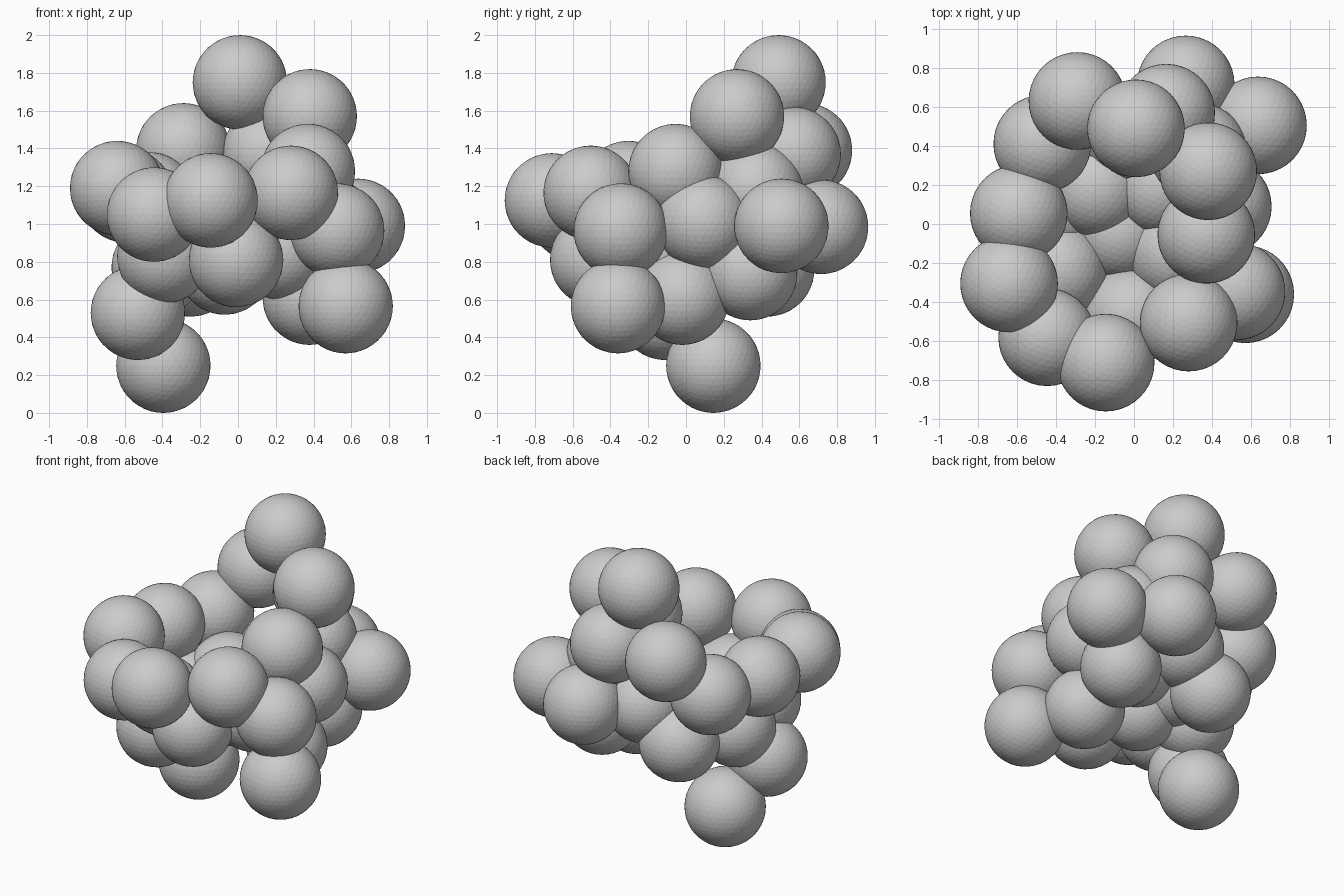
import bpy, bmesh
from mathutils import Vector

if "Cube" in bpy.data.objects:
    bpy.data.objects.remove(bpy.data.objects["Cube"])

R = 0.25

# Ball centres, grouped by region of the cluster
peak = [(0.01, 0.49, 1.75), (0.38, 0.27, 1.57), (-0.29, 0.63, 1.39),
        (0.165, 0.57, 1.37), (0.37, -0.055, 1.28), (0.33, 0.37, 1.18)]
rim = [(-0.64, -0.305, 1.19), (-0.445, -0.58, 1.05), (-0.145, -0.71, 1.125),
       (0.28, -0.505, 1.165), (0.525, -0.345, 0.965), (0.635, 0.505, 0.99),
       (0.265, 0.715, 0.985), (-0.47, 0.41, 1.13), (-0.59, 0.055, 1.15),
       (0.455, 0.09, 1.01)]
base = [(-0.01, -0.47, 0.81), (-0.39, -0.24, 0.83), (-0.25, 0.43, 0.76),
        (0.39, 0.34, 0.74), (0.38, -0.02, 0.61), (-0.42, 0.07, 0.77),
        (-0.07, -0.04, 0.77), (-0.01, 0.46, 0.97), (-0.19, 0.18, 0.88),
        (0.14, 0.19, 0.9), (0.22, -0.15, 0.85)]
feet = [(0.57, -0.36, 0.565), (-0.53, -0.11, 0.53), (-0.395, 0.145, 0.25)]
centres = [Vector(c) for c in peak + rim + base + feet]


def add_balls(name, points):
    """One mesh of balls, without the faces buried in neighbouring balls."""
    bm = bmesh.new()
    for p in points:
        c = Vector(p)
        verts = bmesh.ops.create_icosphere(bm, subdivisions=4, radius=R)["verts"]
        bmesh.ops.translate(bm, verts=verts, vec=c)
        near = [o for o in centres if 1e-4 < (o - c).length < 2 * R]
        buried = {v for v in verts if any((v.co - o).length < R - 0.002 for o in near)}
        faces = {f for v in verts for f in v.link_faces}
        hidden = [f for f in faces if all(v in buried for v in f.verts)]
        bmesh.ops.delete(bm, geom=hidden, context="FACES")
    mesh = bpy.data.meshes.new(name)
    bm.to_mesh(mesh)
    bm.free()
    bpy.context.collection.objects.link(bpy.data.objects.new(name, mesh))


add_balls("peak_balls", peak)
add_balls("rim_balls", rim)
add_balls("base_balls", base)
add_balls("foot_balls", feet)
